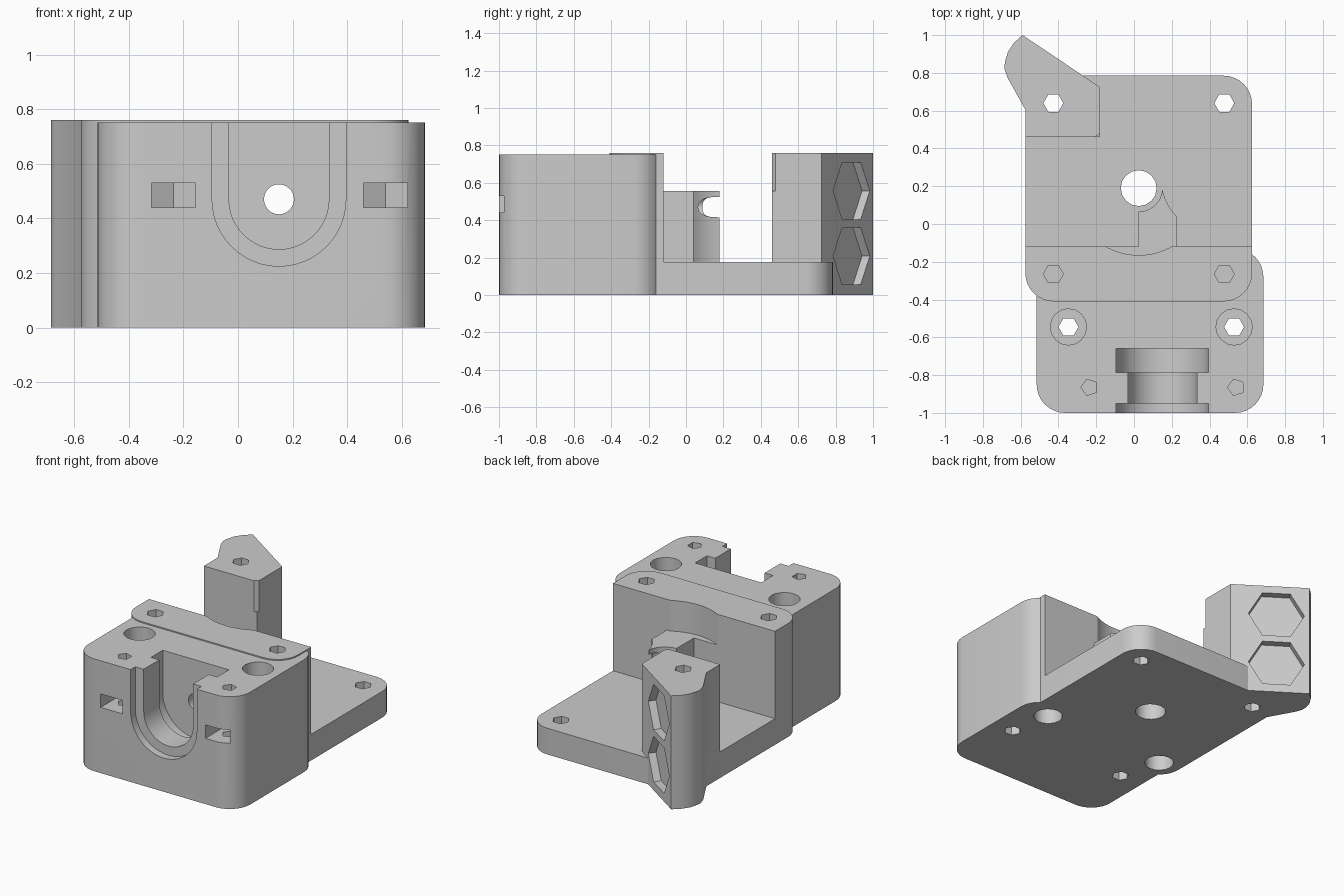
import bpy
import bmesh
from math import cos, sin, radians, pi
from mathutils import Matrix, Vector

if "Cube" in bpy.data.objects:
    bpy.data.objects.remove(bpy.data.objects["Cube"])

grey = bpy.data.materials.new("light_grey_plastic")
grey.use_nodes = True
COLOUR = (0.6, 0.6, 0.6, 1)
grey.diffuse_color = COLOUR
grey.node_tree.nodes["Principled BSDF"].inputs["Base Color"].default_value = COLOUR


# ---- helpers ----
def arc(cx, cy, r, a0, a1, n):
    steps = [radians(a0 + (a1 - a0) * i / n) for i in range(n + 1)]
    return [(cx + r * cos(a), cy + r * sin(a)) for a in steps]


def ngon(cx, cy, r, n, turn=0):
    return arc(cx, cy, r, turn, turn + 360, n)[:-1]


def rounded(x0, x1, y0, y1, r):
    return (arc(x0 + r, y0 + r, r, 180, 270, 8) + arc(x1 - r, y0 + r, r, 270, 360, 8)
            + arc(x1 - r, y1 - r, r, 0, 90, 8) + arc(x0 + r, y1 - r, r, 90, 180, 8))


def prism(name, pts, lo, hi, frame=Matrix()):
    """Extrude a profile from lo to hi along the third axis of the frame."""
    bm = bmesh.new()
    face = bm.faces.new([bm.verts.new(frame @ Vector((u, v, lo))) for u, v in pts])
    top = bmesh.ops.extrude_face_region(bm, geom=[face])["geom"]
    move = frame.to_3x3() @ Vector((0, 0, hi - lo))
    bmesh.ops.translate(bm, vec=move, verts=[g for g in top if isinstance(g, bmesh.types.BMVert)])
    bmesh.ops.recalc_face_normals(bm, faces=bm.faces)
    mesh = bpy.data.meshes.new(name)
    bm.to_mesh(mesh)
    bm.free()
    mesh.materials.append(grey)
    ob = bpy.data.objects.new(name, mesh)
    bpy.context.collection.objects.link(ob)
    return ob


def combine(target, tools, operation):
    bpy.context.view_layer.objects.active = target
    for tool in tools:
        tool.hide_render = True
        mod = target.modifiers.new(tool.name, "BOOLEAN")
        mod.operation = operation
        mod.solver = "EXACT"
        mod.object = tool
        bpy.ops.object.modifier_apply(modifier=mod.name)
        bpy.data.objects.remove(tool)


# profiles drawn in x and z, extruded along y
ALONG_Y = Matrix(((1, 0, 0, 0), (0, 0, 1, 0), (0, 1, 0, 0), (0, 0, 0, 1)))
TOP, FLOOR = 0.76, 0.175
MX, MY = 0.025, 0.19          # motor axis
HX, HZ = 0.15, 0.47           # feed hole axis

# ---- solid parts ----
motor_square = rounded(-0.575, 0.625, -0.41, 0.785, 0.15)
body = prism("motor_mount_body", motor_square, 0, FLOOR)

wall_profile = [(x, y) for x, y in motor_square if y < -0.12] + [(0.625, -0.12), (-0.575, -0.12)]
rear_wall = prism("rear_wall", wall_profile, 0, TOP)

front_block = prism("front_block", rounded(-0.515, 0.685, -1, -0.13, 0.15), 0, 0.752)

bracket_profile = [(-0.575, 0.46), (-0.18, 0.46), (-0.18, 0.725), (-0.59, 1.0), (-0.635, 0.96),
                   (-0.668, 0.91), (-0.684, 0.855), (-0.685, 0.82), (-0.67, 0.775), (-0.575, 0.605)]
bracket = prism("corner_bracket", bracket_profile, 0, TOP)

# feed guide hugging the drive wheel on one side and the idler on the other
guide_profile = ([(MX, -0.2), (0.225, -0.2)] + arc(0.443, 0.247, 0.3, 223.5, 193, 8)
                 + arc(MX, MY, 0.125, -5, -90, 8))
feed_guide = prism("feed_guide", guide_profile, 0.1, 0.555)

combine(body, [rear_wall, front_block, bracket, feed_guide], "UNION")

# ---- cut-outs ----
cuts = [
    prism("motor_shaft_hole", ngon(MX, MY, 0.095, 16), -0.1, 0.3),
    prism("drive_wheel_clearance", ngon(MX, MY, 0.355, 64), 0.555, 0.9),
    prism("feed_hole", ngon(HX, HZ, 0.055, 24), -0.7, 0.3, ALONG_Y),
]

# stepped U channel open at the top
for r, y0, y1 in ((0.245, -1.1, -0.95), (0.183, -0.97, -0.77), (0.245, -0.785, -0.66)):
    u_shape = arc(HX, HZ, r, 180, 360, 24) + [(HX + r, 1), (HX - r, 1)]
    cuts.append(prism("u_channel", u_shape, y0, y1, ALONG_Y))

# motor screw holes: open at the back, bored from below under the wall
for x in (-0.427, 0.478):
    cuts.append(prism("back_screw_hole", ngon(x, 0.64, 0.053, 6), -0.1, 1))
    cuts.append(prism("wall_screw_hole", ngon(x, -0.265, 0.053, 6), 0.47, 1))
    cuts.append(prism("wall_screw_bore", ngon(x, -0.265, 0.09, 16), -0.1, 0.45))

# mounting screws with counterbores from above
for x in (-0.347, 0.53):
    cuts.append(prism("mount_hole", ngon(x, -0.545, 0.053, 6), -0.1, 0.5))
    cuts.append(prism("mount_counterbore", ngon(x, -0.545, 0.096, 16), 0.25, 1))

# clamp screw holes with nut slots in the front face
for x in (-0.236, 0.54):
    cuts.append(prism("clamp_hole", ngon(x, -0.865, 0.045, 5, 36), 0.3, 1))
    slot = [(x - 0.081, -1.1), (x + 0.081, -1.1), (x + 0.081, -0.82),
            (x, -0.772), (x - 0.081, -0.82)]
    cuts.append(prism("nut_slot", slot, 0.44, 0.53))

# two hexagonal pockets in the slanted bracket face
side = Vector((-0.41, 0.275, 0)).normalized()
up = Vector((0, 0, 1))
inward = side.cross(up) * -1
for z in (0.208, 0.557):
    frame = Matrix((side, up, inward)).transposed().to_4x4()
    frame.translation = Vector((-0.418, 0.885, z))
    cuts.append(prism("hex_pocket", ngon(0, 0, 0.176, 6), -0.05, 0.05, frame))

combine(body, cuts, "DIFFERENCE")

# ---- shading ----
bpy.ops.object.select_all(action="DESELECT")
body.select_set(True)
bpy.context.view_layer.objects.active = body
bpy.ops.object.shade_smooth_by_angle(angle=pi / 6)
